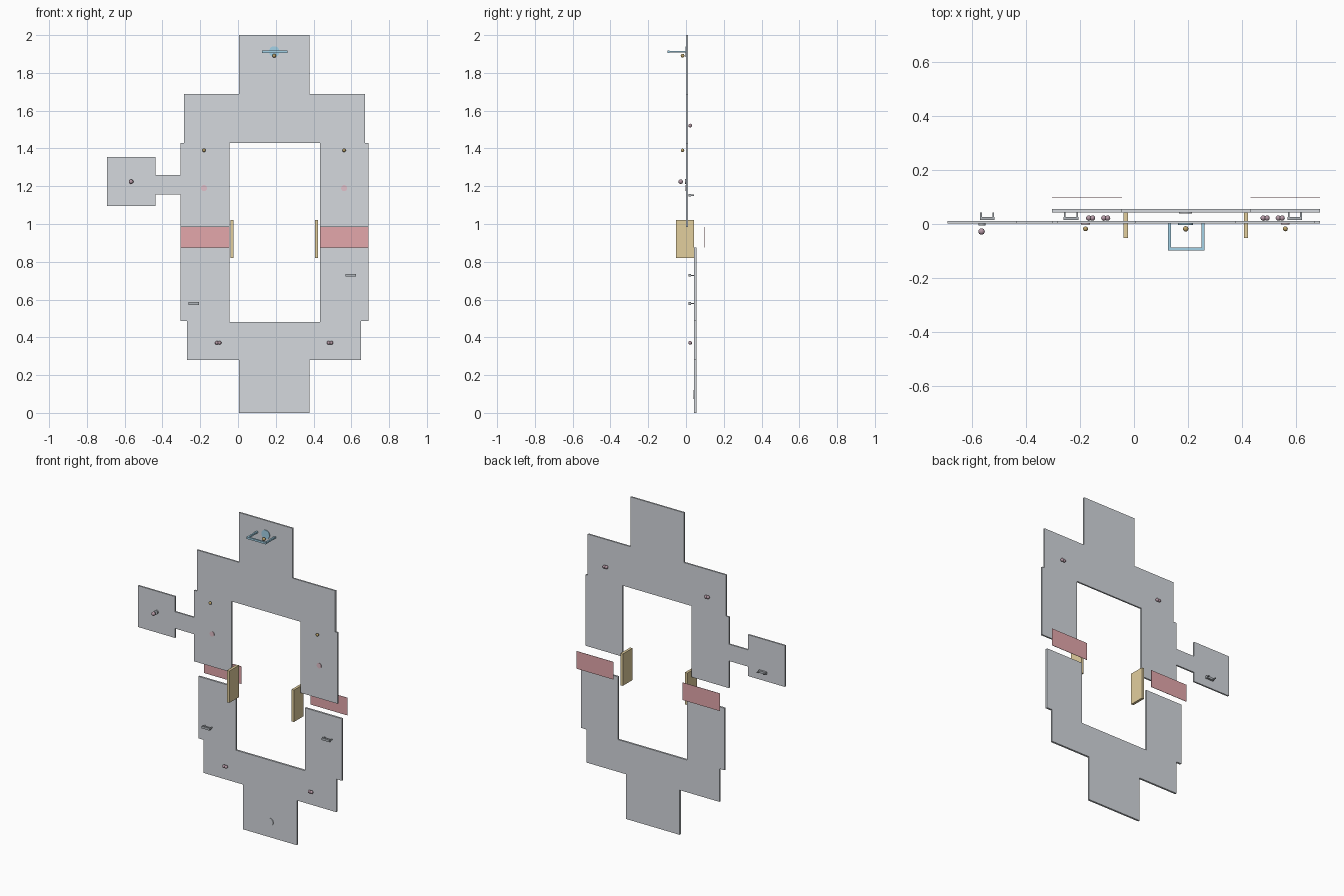
import bpy, bmesh, math

if "Cube" in bpy.data.objects:
    bpy.data.objects.remove(bpy.data.objects["Cube"])

CX = 0.191  # mirror line of the frame


def material(name, rgb):
    m = bpy.data.materials.new(name)
    m.diffuse_color = (*rgb, 1)
    m.use_nodes = True
    m.node_tree.nodes["Principled BSDF"].inputs["Base Color"].default_value = m.diffuse_color
    return m


GREY = material("plate grey", (0.66, 0.69, 0.73))
RED = material("dusty red", (0.77, 0.39, 0.41))
YELLOW = material("sand yellow", (0.76, 0.62, 0.34))
BLUE = material("light blue", (0.38, 0.66, 0.82))
PINK = material("pale pink", (0.76, 0.53, 0.59))
MAUVE = material("mauve", (0.46, 0.32, 0.38))
OCHRE = material("ochre", (0.52, 0.38, 0.15))
STEEL = material("steel grey", (0.44, 0.47, 0.50))


def finish(bm, name, mat, smooth=False):
    bmesh.ops.recalc_face_normals(bm, faces=bm.faces)
    me = bpy.data.meshes.new(name)
    bm.to_mesh(me)
    bm.free()
    me.materials.append(mat)
    if smooth:
        for p in me.polygons:
            p.use_smooth = True
    ob = bpy.data.objects.new(name, me)
    bpy.context.collection.objects.link(ob)
    return ob


def slab(name, mat, outline, y0, y1):
    """Extrude an x-z outline along y."""
    bm = bmesh.new()
    f = bm.faces.new([bm.verts.new((x, y0, z)) for x, z in outline])
    r = bmesh.ops.extrude_face_region(bm, geom=[f])
    vs = [v for v in r["geom"] if isinstance(v, bmesh.types.BMVert)]
    bmesh.ops.translate(bm, verts=vs, vec=(0, y1 - y0, 0))
    return finish(bm, name, mat)


def box(name, mat, x0, x1, y0, y1, z0, z1):
    return slab(name, mat, [(x0, z0), (x1, z0), (x1, z1), (x0, z1)], y0, y1)


def ball(name, mat, x, y, z, r):
    bm = bmesh.new()
    bmesh.ops.create_uvsphere(bm, u_segments=16, v_segments=10, radius=r)
    bmesh.ops.translate(bm, verts=bm.verts, vec=(x, y, z))
    return finish(bm, name, mat, True)


def disc(name, mat, x, z, r, y0, y1):
    n = 24
    pts = [(x + r * math.cos(2 * math.pi * i / n), z + r * math.sin(2 * math.pi * i / n))
           for i in range(n)]
    return slab(name, mat, pts, y0, y1)


def shelf(name, x, z):
    """Small bar with two thin arms reaching back."""
    box(name + "_bar", STEEL, x - 0.027, x + 0.027, 0.014, 0.026, z - 0.007, z + 0.007)
    for s in (-1, 1):
        box(name + "_arm", STEEL, x + s * 0.023 - 0.003, x + s * 0.023 + 0.003,
            0.02, 0.043, z - 0.003, z + 0.003)


# Upper plate with the side arm
slab("upper_plate", GREY, [
    (0.005, 2.0), (0.005, 1.688), (-0.285, 1.688), (-0.285, 1.43), (-0.305, 1.43),
    (-0.305, 1.26), (-0.437, 1.26), (-0.437, 1.355), (-0.693, 1.355), (-0.693, 1.096),
    (-0.437, 1.096), (-0.437, 1.155), (-0.305, 1.155), (-0.305, 0.985), (-0.045, 0.985),
    (-0.045, 1.43), (0.433, 1.43), (0.433, 0.985), (0.69, 0.985), (0.69, 1.43),
    (0.673, 1.43), (0.673, 1.688), (0.378, 1.688), (0.378, 2.0)], 0.001, 0.011)

# Lower plate, set further back
slab("lower_plate", GREY, [
    (0.005, 0.0), (0.005, 0.28), (-0.27, 0.28), (-0.27, 0.487), (-0.305, 0.487),
    (-0.305, 0.875), (-0.045, 0.875), (-0.045, 0.482), (0.433, 0.482), (0.433, 0.875),
    (0.69, 0.875), (0.69, 0.487), (0.652, 0.487), (0.652, 0.28), (0.378, 0.28),
    (0.378, 0.0)], 0.043, 0.055)

# Red link panels and sand boards at both sides of the opening
for x0, x1 in ((-0.305, -0.045), (0.433, 0.69)):
    box("red_panel", RED, x0, x1, 0.098, 0.1, 0.875, 0.985)
for x in (-0.031, 0.416):
    box("side_board", YELLOW, x - 0.008, x + 0.008, -0.052, 0.042, 0.82, 1.02)

# Mirrored small fittings
for s in (-1, 1):
    ball("front_knob", OCHRE, CX + s * 0.371, -0.018, 1.39, 0.009)
    disc("front_disc", PINK, CX + s * 0.371, 1.19, 0.016, -0.002, 0.003)
    for d in (-0.007, 0.007):
        ball("rear_twin_knob", MAUVE, CX + s * 0.352 + d, 0.022, 1.521, 0.01)
        ball("lower_twin_knob", MAUVE, CX + s * 0.296 + d, 0.022, 0.371, 0.01)

# Square handle, discs and knob on the centre line
for x in (0.132, 0.256):
    box("handle_arm", BLUE, x - 0.005, x + 0.005, -0.09, 0.002, 1.907, 1.917)
box("handle_bar", BLUE, 0.127, 0.261, -0.098, -0.088, 1.906, 1.918)
disc("top_disc", BLUE, CX + 0.001, 1.913, 0.028, -0.003, 0.003)
ball("top_knob", OCHRE, CX + 0.001, -0.018, 1.891, 0.01)
disc("bottom_disc", GREY, CX + 0.001, 0.097, 0.024, 0.039, 0.045)

# Side arm knob and the small shelves
disc("arm_disc", STEEL, -0.565, 1.225, 0.013, -0.006, 0.003)
ball("arm_knob", MAUVE, -0.566, -0.028, 1.224, 0.012)
shelf("arm_shelf", -0.545, 1.152)
shelf("left_shelf", -0.234, 0.579)
shelf("right_shelf", 0.597, 0.728)
